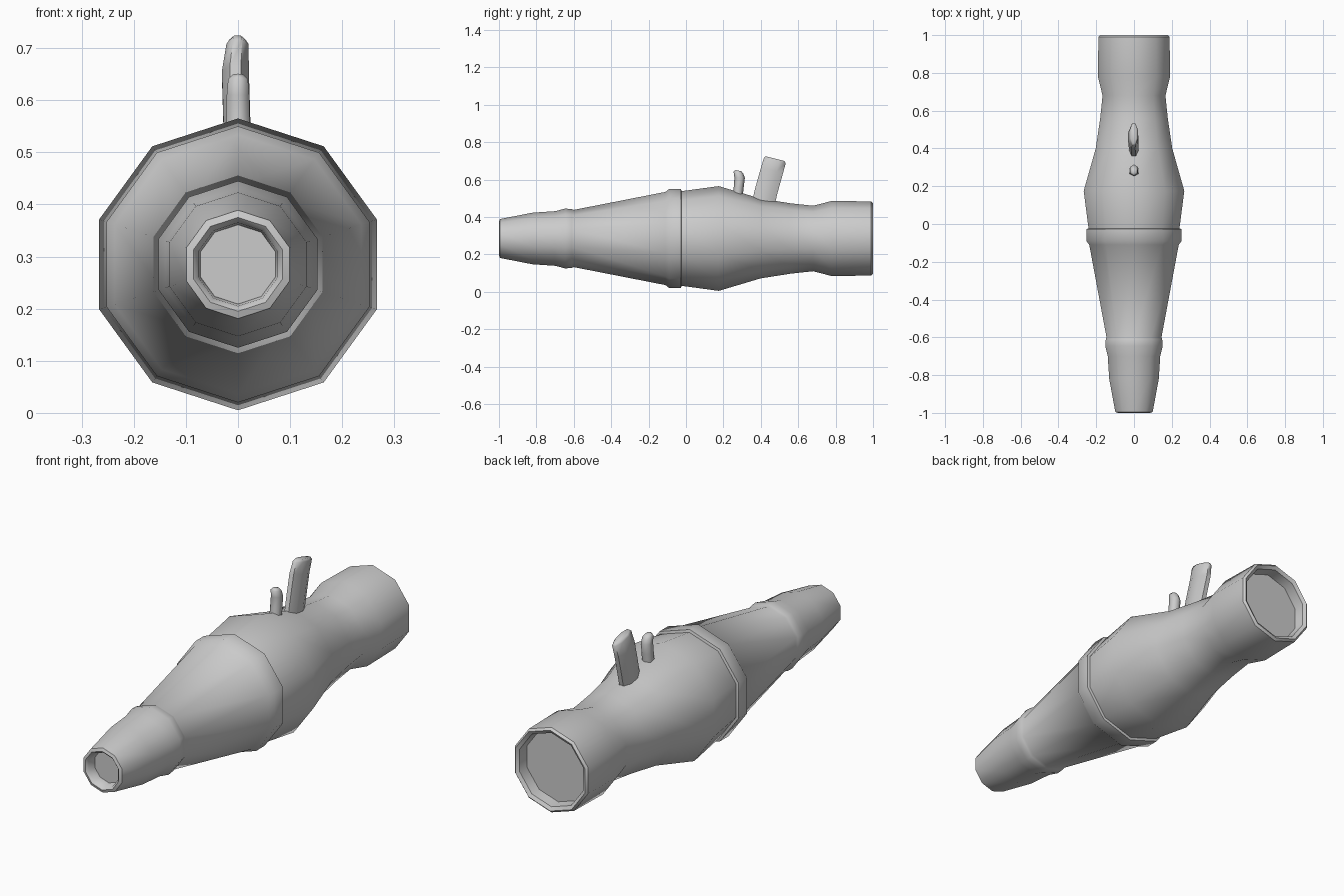
import bpy, bmesh, math

if "Cube" in bpy.data.objects:
    bpy.data.objects.remove(bpy.data.objects["Cube"])

CZ = 0.285


def loft(name, rings, angle=42):
    """Skin a list of equal-length point rings and cap both ends."""
    bm = bmesh.new()
    vs = [[bm.verts.new(p) for p in r] for r in rings]
    n = len(vs[0])
    for a, b in zip(vs, vs[1:]):
        for i in range(n):
            j = (i + 1) % n
            bm.faces.new((a[i], a[j], b[j], b[i]))
    bm.faces.new(vs[0])
    bm.faces.new(vs[-1])
    bmesh.ops.recalc_face_normals(bm, faces=bm.faces)
    me = bpy.data.meshes.new(name)
    bm.to_mesh(me)
    bm.free()
    ob = bpy.data.objects.new(name, me)
    bpy.context.collection.objects.link(ob)
    bpy.ops.object.select_all(action='DESELECT')
    ob.select_set(True)
    bpy.context.view_layer.objects.active = ob
    bpy.ops.object.shade_smooth_by_angle(angle=math.radians(angle))
    return ob


def body_ring(y, r, n=10):
    return [(r * math.sin(2 * math.pi * i / n), y,
             CZ + r * math.cos(2 * math.pi * i / n)) for i in range(n)]


def peg_ring(x, y, z, rx, ry, slope, n):
    """Oval ring whose plane tilts along y by the given slope."""
    pts = []
    for i in range(n):
        a = 2 * math.pi * (i + 0.5) / n
        dy = ry * math.sin(a)
        pts.append((x + rx * math.cos(a), y + dy, z + slope * dy))
    return pts


# ten-sided turned body with recessed ends, (y, radius)
profile = [(-0.95, 0.076), (-0.99, 0.080), (-1.0, 0.09), (-0.995, 0.104),
           (-0.82, 0.138), (-0.70, 0.146), (-0.645, 0.160), (-0.61, 0.157),
           (-0.60, 0.153), (-0.11, 0.249), (-0.09, 0.265), (-0.027, 0.265),
           (-0.024, 0.253), (0.175, 0.280), (0.40, 0.213), (0.56, 0.188),
           (0.68, 0.175), (0.78, 0.201), (0.99, 0.198), (1.0, 0.188),
           (0.99, 0.172), (0.94, 0.168)]
loft("body", [body_ring(y, r) for y, r in profile])

# small front peg
loft("small_peg", [
    peg_ring(0, 0.275, 0.50, 0.026, 0.027, 0, 6),
    peg_ring(0, 0.282, 0.56, 0.026, 0.027, 0.1, 6),
    peg_ring(0, 0.287, 0.61, 0.025, 0.028, 0, 6),
    peg_ring(0, 0.280, 0.638, 0.022, 0.026, -0.2, 6),
    peg_ring(0, 0.280, 0.648, 0.012, 0.015, -0.2, 6)], 65)

# large flattened leaning peg
loft("large_peg", [
    peg_ring(0, 0.405, 0.44, 0.027, 0.064, -0.25, 8),
    peg_ring(-0.002, 0.432, 0.55, 0.028, 0.064, -0.25, 8),
    peg_ring(-0.005, 0.460, 0.65, 0.028, 0.064, -0.25, 8),
    peg_ring(-0.001, 0.475, 0.702, 0.023, 0.063, -0.25, 8),
    peg_ring(-0.001, 0.476, 0.712, 0.016, 0.054, -0.25, 8)], 60)
